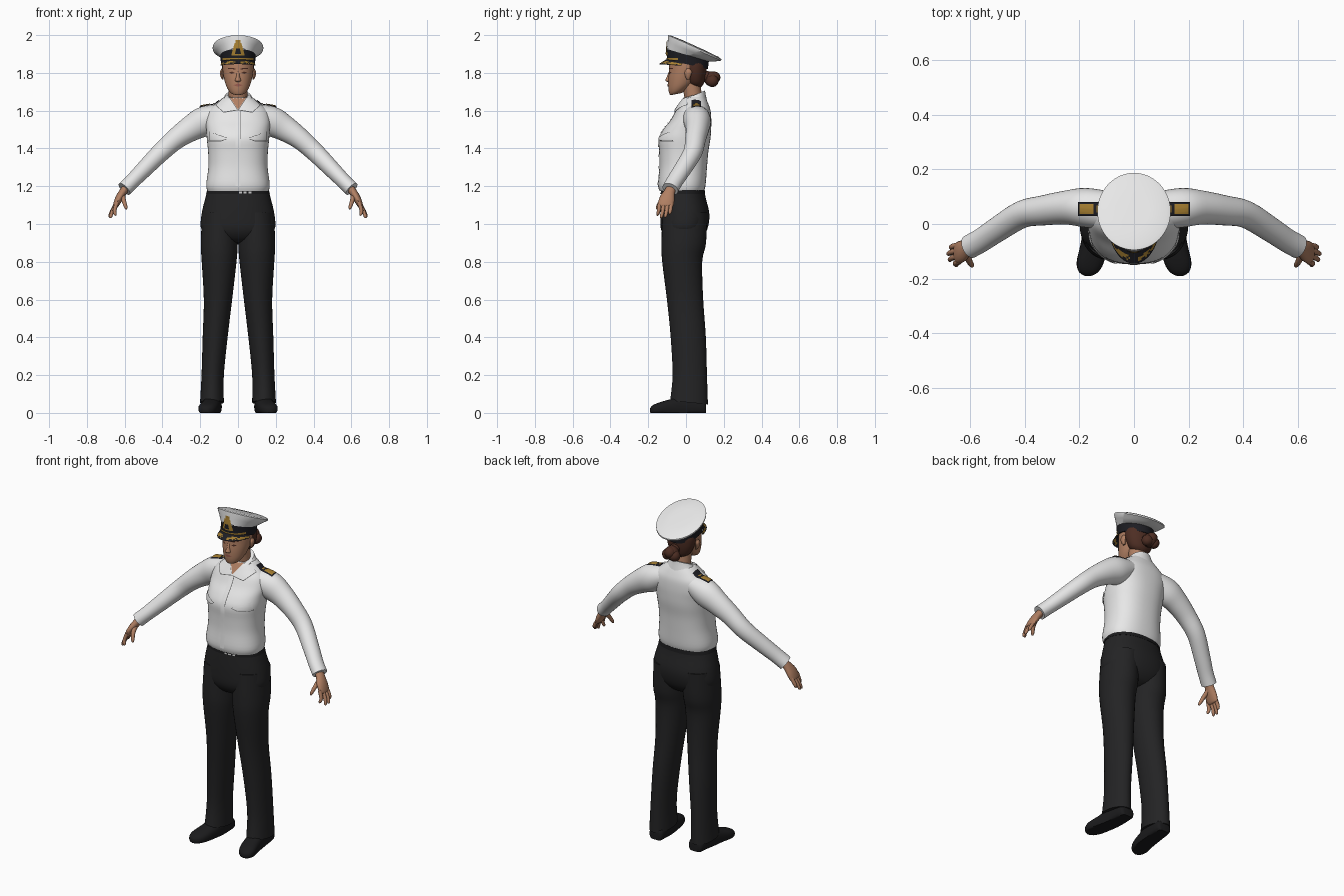
import bpy, bmesh, math, random
from mathutils import Vector as V
from mathutils.bvhtree import BVHTree

if "Cube" in bpy.data.objects:
    bpy.data.objects.remove(bpy.data.objects["Cube"])

random.seed(4)


def colour(name, r, g, b):
    m = bpy.data.materials.new(name)
    m.diffuse_color = (r, g, b, 1)
    m.use_nodes = True
    m.node_tree.nodes["Principled BSDF"].inputs["Base Color"].default_value = m.diffuse_color
    return m


WHITE = colour("white_cloth", .82, .82, .82)
TROUSER = colour("trouser_black", .017, .017, .018)
SHOE = colour("shoe_black", .011, .011, .012)
SKIN = colour("skin", .44, .215, .125)
HAIR = colour("brown_hair", .075, .027, .017)
GOLD = colour("gold_braid", .38, .21, .03)
BAND = colour("band_black", .012, .012, .016)
LIPS = colour("lips", .33, .11, .08)
SILVER = colour("silver", .6, .6, .6)
SEAM = colour("seam_grey", .12, .12, .12)


def finish(name, bm, mats, recalc=True):
    if recalc:
        bmesh.ops.recalc_face_normals(bm, faces=bm.faces)
    me = bpy.data.meshes.new(name)
    bm.to_mesh(me)
    bm.free()
    ob = bpy.data.objects.new(name, me)
    bpy.context.collection.objects.link(ob)
    for m in mats:
        me.materials.append(m)
    bpy.context.view_layer.objects.active = ob
    ob.select_set(True)
    bpy.ops.object.shade_smooth_by_angle(angle=math.radians(45))
    ob.select_set(False)
    return ob


def smooth_rows(rows, sub):
    """Catmull-Rom interpolation of whole parameter rows."""
    out = []
    for i in range(len(rows) - 1):
        p = [rows[max(0, min(len(rows) - 1, i + k))] for k in (-1, 0, 1, 2)]
        for s in range(sub):
            t = s / sub
            out.append([.5 * (2 * b + (c - a) * t + (2 * a - 5 * b + 4 * c - d) * t * t
                              + (3 * b - a - 3 * c + d) * t ** 3) for a, b, c, d in zip(*p)])
    return out + [list(rows[-1])]


def loft(name, rings, mat, n=32, e=1.0, floor=None):
    bm = bmesh.new()
    loops = []
    for c, u, v in rings:
        loop = []
        for i in range(n):
            a = math.tau * i / n
            ca, sa = math.cos(a), math.sin(a)
            p = c + u * math.copysign(abs(ca) ** e, ca) + v * math.copysign(abs(sa) ** e, sa)
            if floor is not None:
                p.z = max(p.z, floor)
            loop.append(bm.verts.new(p))
        loops.append(loop)
    for a, b in zip(loops, loops[1:]):
        for i in range(n):
            bm.faces.new((a[i], a[(i + 1) % n], b[(i + 1) % n], b[i]))
    bm.faces.new(loops[0])
    bm.faces.new(loops[-1])
    return finish(name, bm, [mat])


def stack(name, rows, mat, sub=4, **kw):
    """Level rings: x, y, z, half width, half depth, slope along y."""
    rows = smooth_rows(rows, sub) if sub > 1 else rows
    return loft(name, [(V(r[:3]), V((r[3], 0, 0)), V((0, r[4], r[4] * r[5]))) for r in rows], mat, **kw)


def tube(name, rows, mat, s=1, sub=4, **kw):
    """Rings across a path: x, y, z, radius in xz, radius along y."""
    rows = smooth_rows([(r[0] * s, *r[1:]) for r in rows], sub)
    rings = []
    for i, r in enumerate(rows):
        d = (V(rows[min(i + 1, len(rows) - 1)][:3]) - V(rows[max(i - 1, 0)][:3])).normalized()
        v = (V((0, 1, 0)) - d * d.y).normalized()
        rings.append((V(r[:3]), d.cross(v) * r[3], v * r[4]))
    return loft(name, rings, mat, **kw)


def surface(*obs):
    verts, polys = [], []
    for o in obs:
        k = len(verts)
        verts += [v.co.copy() for v in o.data.vertices]
        polys += [[i + k for i in p.vertices] for p in o.data.polygons]
    return BVHTree.FromPolygons(verts, polys)


def patch(name, tree, quad, mat, s=1, lift=.004, top=False, n=10):
    """Thin plate draped on a surface, seen from the front (x,z) or the top (x,y)."""
    bm = bmesh.new()
    d = V((0, 0, -1)) if top else V((0, 1, 0))
    a, b, c, e = [V((x * s, y)) for x, y in quad]
    g = []
    for i in range(n + 1):
        for j in range(n + 1):
            q = a.lerp(b, i / n).lerp(e.lerp(c, i / n), j / n)
            o = V((q.x, q.y, 3)) if top else V((q.x, -3, q.y))
            hit = tree.ray_cast(o, d)[0] or tree.find_nearest(o + d * (1.4 if top else 3))[0]
            g.append(bm.verts.new(hit - d * lift))
    for i in range(n):
        for j in range(n):
            k = i * (n + 1) + j
            bm.faces.new((g[k], g[k + 1], g[k + n + 2], g[k + n + 1]))
    bmesh.ops.remove_doubles(bm, verts=bm.verts, dist=1e-5)
    for f in bm.faces:
        f.normal_update()
        if f.normal.dot(d) > 0:
            f.normal_flip()
    return finish(name, bm, [mat], False)


# Shirt body and trousers
shirt = stack("shirt", [
    (0, -.022, 1.175, .162, .118, 0), (0, -.022, 1.21, .168, .126, 0), (0, -.015, 1.3, .157, .126, 0),
    (0, -.012, 1.38, .158, .13, 0), (0, -.008, 1.45, .165, .137, 0), (0, .006, 1.5, .168, .127, 0),
    (0, .026, 1.55, .172, .108, 0), (0, .038, 1.6, .158, .092, 0), (0, .044, 1.637, .118, .074, 0),
    (0, .047, 1.67, .078, .056, 0)], WHITE, n=48, e=.85)
hips = stack("trouser_hips", [
    (0, -.016, 1.19, .158, .112, 0), (0, -.014, 1.14, .172, .118, 0), (0, -.006, 1.05, .193, .13, 0),
    (0, -.01, .97, .193, .122, 0), (0, -.012, .92, .13, .09, 0), (0, -.012, .9, .05, .05, 0)],
    TROUSER, n=48, e=.9)
stack("belt", [(0, -.016, 1.158, .169, .118, 0), (0, -.017, 1.18, .163, .116, 0)], SHOE, sub=1, n=48, e=.9)
waist = surface(hips, bpy.data.objects["belt"])
for i, x in enumerate((.005, .03, .055)):
    patch(f"belt_buckle_{i}", waist, [(x, 1.162), (x + .016, 1.162), (x + .016, 1.171), (x, 1.171)], SILVER, n=2)

# Limbs, built once per side
arms = []
for s, side in ((1, "left"), (-1, "right")):
    stack(side + "_trouser_leg", [
        (.094 * s, -.006, 1.06, .095, .118, 0), (.099 * s, -.012, .9, .098, .118, 0),
        (.1 * s, -.02, .8, .092, .106, 0), (.106 * s, -.005, .6, .075, .096, 0),
        (.121 * s, .012, .4, .066, .093, 0), (.134 * s, .02, .2, .059, .091, 0),
        (.138 * s, .016, .055, .063, .1, -.1)], TROUSER)
    shoe = [(.13, .107, .02, .03, .03), (.131, .09, .03, .045, .04), (.136, 0, .035, .047, .06),
            (.147, -.08, .028, .05, .045), (.16, -.14, .022, .05, .034),
            (.166, -.175, .017, .036, .024), (.168, -.19, .013, .012, .012)]
    loft(side + "_shoe", [(V((r[0] * s, r[1], r[2])), V((r[3], 0, 0)), V((0, 0, r[4])))
                          for r in smooth_rows(shoe, 3)], SHOE, n=24, e=.8, floor=0)
    arms.append(tube(side + "_sleeve", [
        (.1, .05, 1.575, .06, .07), (.18, .06, 1.543, .078, .072), (.25, .06, 1.505, .068, .062),
        (.33, .05, 1.45, .056, .055), (.41, .035, 1.378, .05, .05), (.5, -.02, 1.287, .044, .046),
        (.56, -.06, 1.226, .04, .044), (.602, -.083, 1.185, .04, .044)], WHITE, s))
    # Hand with four fingers and a thumb
    tube(side + "_palm", [(.575, -.07, 1.21, .022, .028), (.605, -.085, 1.175, .021, .028),
                          (.63, -.1, 1.135, .02, .04), (.647, -.107, 1.1, .015, .04),
                          (.652, -.108, 1.09, .008, .03)], SKIN, s, n=16)
    tips = [(-.138, .652, -.15, 1.045), (-.117, .676, -.131, 1.032),
            (-.097, .681, -.109, 1.035), (-.078, .672, -.086, 1.052)]
    for i, (y, tx, ty, tz) in enumerate(tips):
        tube(f"{side}_finger_{i}", [(.64, y, 1.115, .011, .011), ((.655 + tx) / 2, (y + ty) / 2, (1.1 + tz) / 2, .01, .01),
                                    (tx - .002, ty, tz + .006, .008, .008), (tx, ty, tz, .003, .003)],
             SKIN, s, 3, n=10)
    tube(side + "_thumb", [(.612, -.09, 1.16, .014, .016), (.605, -.13, 1.125, .012, .012),
                           (.594, -.15, 1.09, .009, .009), (.591, -.156, 1.078, .003, .003)], SKIN, s, 3, n=10)

# Neck, collar and shirt details
tube("neck", [(0, .05, 1.58, .056, .05), (0, .04, 1.66, .05, .046), (0, .025, 1.76, .05, .05)], SKIN)
stack("collar_stand", [(0, .044, 1.635, .1, .068, .2), (0, .042, 1.665, .078, .062, .35),
                       (0, .045, 1.683, .066, .056, .42)], WHITE, sub=3)
chest = surface(shirt, bpy.data.objects["collar_stand"])
patch("open_neck", chest, [(0, 1.605), (.05, 1.68), (0, 1.685), (-.05, 1.68)], SKIN, lift=.003)
patch("placket_seam", chest, [(.012, 1.45), (.016, 1.45), (.016, 1.6), (.012, 1.6)], SEAM, lift=.003)
patch("placket", chest, [(-.014, 1.2), (.012, 1.2), (.012, 1.608), (-.014, 1.608)], WHITE, lift=.003)
for s, side in ((1, "left"), (-1, "right")):
    patch(side + "_collar_edge", chest, [(.0, 1.602), (.056, 1.684), (.12, 1.63), (.077, 1.589)], SEAM, s, .006)
    patch(side + "_collar_wing", chest, [(.002, 1.606), (.058, 1.688), (.117, 1.632), (.077, 1.594)], WHITE, s, .0095)
    patch(side + "_pocket_shadow", chest, [(.06, 1.449), (.09, 1.437), (.155, 1.437), (.155, 1.445)], SEAM, s, .003)
    patch(side + "_pocket_flap", chest, [(.055, 1.455), (.09, 1.441), (.155, 1.441), (.15, 1.49)], WHITE, s, .008)
    shoulder = surface(shirt, *arms)
    patch(side + "_shoulder_board", shoulder, [(.1, .03), (.205, .03), (.205, .08), (.1, .08)], BAND, s, .006, True)
    patch(side + "_board_braid", shoulder, [(.148, .036), (.2, .036), (.2, .074), (.148, .074)], GOLD, s, .0095, True)
    patch(side + "_board_loop", shoulder, [(.128, .042), (.138, .042), (.138, .068), (.128, .068)], GOLD, s, .0095, True)

# Head
head = stack("head", [
    (0, -.05, 1.688, .022, .028, .2), (0, -.04, 1.7, .043, .046, .3), (0, -.025, 1.73, .062, .068, .25),
    (0, -.014, 1.77, .074, .08, .1), (0, -.004, 1.81, .081, .086, 0), (0, .002, 1.85, .083, .09, 0),
    (0, .01, 1.89, .078, .085, 0)], SKIN)
stack("nose", [(0, -.088, 1.752, .008, .01, 0), (0, -.092, 1.76, .016, .018, 0),
               (0, -.087, 1.78, .01, .015, 0), (0, -.08, 1.81, .008, .01, 0)], SKIN, n=14)
stack("hair", [(0, .055, 1.725, .03, .025, 0), (0, .05, 1.745, .06, .045, 0), (0, .046, 1.79, .08, .06, 0),
               (0, .04, 1.84, .086, .07, 0), (0, .035, 1.87, .08, .07, 0)], HAIR)
face = surface(head)
patch("mouth", face, [(-.024, 1.735), (0, 1.727), (.024, 1.735), (0, 1.744)], LIPS, lift=.003)
for s, side in ((1, "left"), (-1, "right")):
    patch(side + "_eye", face, [(.018, 1.8), (.032, 1.795), (.047, 1.801), (.032, 1.807)], HAIR, s, .002)
    patch(side + "_brow", face, [(.014, 1.818), (.055, 1.822), (.053, 1.827), (.014, 1.824)], HAIR, s, .002)
    stack(side + "_ear", [(.08 * s, .012, 1.765, .004, .008, 0), (.084 * s, .01, 1.78, .008, .014, 0),
                          (.087 * s, .012, 1.805, .009, .019, 0), (.083 * s, .012, 1.822, .004, .008, 0)],
          SKIN, n=12)
# Hair bun: a few overlapping coils
for i, (x, y, z, r) in enumerate(((0, .135, 1.768, .04), (.022, .14, 1.757, .032), (-.022, .14, 1.757, .032),
                                  (0, .15, 1.775, .032), (0, .11, 1.78, .03))):
    bm = bmesh.new()
    bmesh.ops.create_uvsphere(bm, u_segments=20, v_segments=12, radius=r)
    bmesh.ops.translate(bm, verts=bm.verts, vec=(x, y, z))
    finish(f"hair_bun_{i}", bm, [HAIR])

# Cap: dark band, gold strap, tilted white crown
band = stack("cap_band", [(0, .008, 1.845, .09, .108, -.23), (0, .01, 1.897, .094, .111, -.3)], BAND, sub=1, n=48)
crown = stack("cap_crown", [
    (0, .01, 1.893, .094, .111, -.3), (0, .03, 1.912, .116, .127, -.4), (0, .045, 1.928, .134, .141, -.45),
    (0, .046, 1.936, .134, .141, -.45), (0, .047, 1.941, .12, .127, -.45), (0, .047, 1.944, .06, .063, -.45)],
    WHITE, sub=1, n=48)
cap = surface(band, crown)
patch("cap_strap", cap, [(-.082, 1.868), (.082, 1.868), (.082, 1.879), (-.082, 1.879)], GOLD, n=16)
patch("badge_wreath", cap, [(-.036, 1.892), (.036, 1.892), (.018, 1.958), (-.018, 1.958)], GOLD, lift=.005)
patch("badge_centre", cap, [(-.016, 1.9), (.016, 1.9), (.01, 1.928), (-.01, 1.928)], BAND, lift=.008)
patch("badge_crown", cap, [(-.012, 1.955), (.012, 1.955), (.014, 1.975), (-.014, 1.975)], GOLD, lift=.005)

# Peak with scattered gold leaves along its outer half
bm = bmesh.new()
cols, rows = 36, 6
grid = []
for j in range(rows + 1):
    t = j / rows
    for i in range(cols + 1):
        a = math.radians(-78 + 156 * i / cols)
        grid.append(bm.verts.new(((.091 + .004 * t) * math.sin(a), .005 - (.106 + .044 * t) * math.cos(a),
                                  1.848 + .026 * math.cos(a) - t * (.012 + .016 * math.cos(a)))))
for j in range(rows):
    for i in range(cols):
        k = j * (cols + 1) + i
        f = bm.faces.new((grid[k], grid[k + cols + 1], grid[k + cols + 2], grid[k + 1]))
        f.material_index = int(2 <= j <= 4 and abs(i - 17.5) > 2 and random.random() < .75)
finish("cap_peak", bm, [BAND, GOLD], False)
